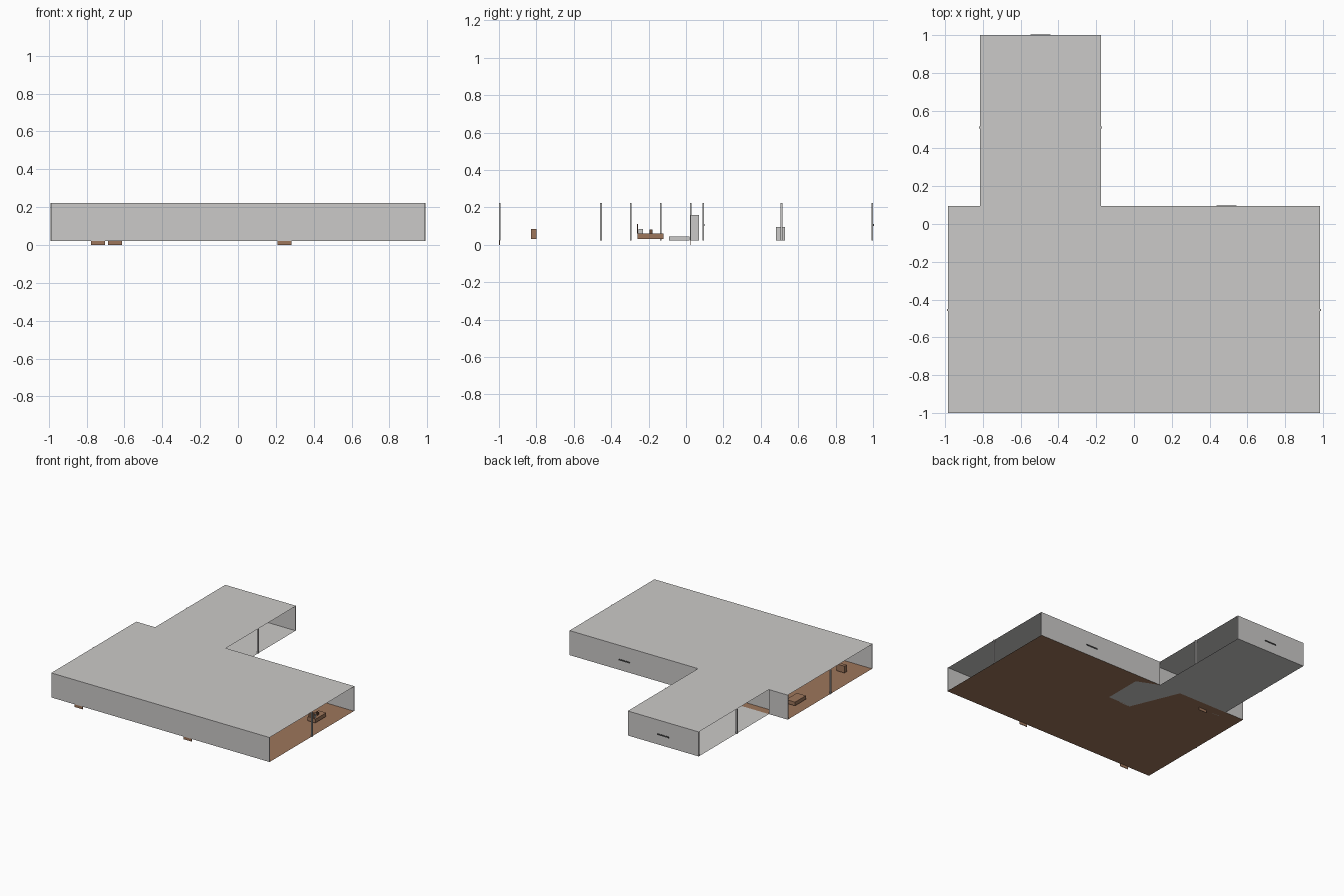
import bpy

if "Cube" in bpy.data.objects:
    bpy.data.objects.remove(bpy.data.objects["Cube"])


def material(name, color):
    m = bpy.data.materials.new(name)
    m.diffuse_color = (*color, 1)
    m.use_nodes = True
    m.node_tree.nodes["Principled BSDF"].inputs["Base Color"].default_value = m.diffuse_color
    return m


PLASTER = material("pale_grey_plaster", (0.60, 0.59, 0.58))
WOOD = material("brown_wood", (0.34, 0.18, 0.105))
DARK = material("dark_grey", (0.06, 0.06, 0.06))
DARK_WOOD = material("dark_wood", (0.16, 0.08, 0.045))


def add_mesh(name, verts, faces, mat):
    me = bpy.data.meshes.new(name)
    me.from_pydata(verts, [], faces)
    me.materials.append(mat)
    ob = bpy.data.objects.new(name, me)
    bpy.context.collection.objects.link(ob)
    return ob


def sheet(name, outline, z, mat):
    """Flat polygon at height z."""
    return add_mesh(name, [(x, y, z) for x, y in outline], [range(len(outline))], mat)


def box(name, x0, x1, y0, y1, z0, z1, mat):
    v = [(x, y, z) for z in (z0, z1) for x, y in ((x0, y0), (x1, y0), (x1, y1), (x0, y1))]
    f = [(3, 2, 1, 0), (4, 5, 6, 7)] + [(i, (i + 1) % 4, (i + 1) % 4 + 4, i + 4) for i in range(4)]
    return add_mesh(name, v, f, mat)


X, LX, RX = 0.985, -0.815, -0.175     # half width, wing left, wing right
F, B, W = -1.0, 0.095, 1.0            # front, main back, wing back
Z0, Z1, T = 0.022, 0.222, 0.008       # floor level, roof level, wall thickness


def wall_x(name, x0, x1, y):
    return box(name, x0, x1, y - T / 2, y + T / 2, Z0, Z1, PLASTER)


# Roof: one thin T-shaped sheet
sheet("roof", [(-X, F), (X, F), (X, B), (RX, B), (RX, W), (LX, W), (LX, B), (-X, B)], Z1, PLASTER)

# Timber floor with a notch, and the pale floor of the wing filling it
sheet("main_floor", [(-X, F), (X, F), (X, B), (RX, B), (0, 0.02), (0, -0.29),
                     (-0.21, -0.29), (-0.37, B), (LX, B), (-X, B)], Z0, WOOD)
sheet("wing_floor", [(LX, B), (-0.37, B), (-0.21, -0.29), (0, -0.29), (0, 0.02),
                     (RX, B), (RX, W), (LX, W)], Z0, PLASTER)

# Outer walls
wall_x("front_wall", -X, X, F + T / 2)
wall_x("back_wall_right", RX, X, B - T / 2)
wall_x("back_wall_left", -X, LX, B - T / 2)
wall_x("wing_back_wall", LX, RX, W - T / 2)

# Inner walls
wall_x("inner_wall_front", -0.21, 0, -0.295)
wall_x("inner_wall_back", LX, 0, 0.025)

# Slim posts in the middle of the open sides
for name, x, y in (("main_post_left", -X, -0.455), ("main_post_right", X, -0.455),
                   ("wing_post_left", LX, 0.51), ("wing_post_right", RX, 0.51),
                   ("inner_post", 0, -0.135)):
    box(name, x - 0.006, x + 0.006, y - 0.005, y + 0.005, Z0, Z1, PLASTER)

# Doors that reach just below the floor
for name, x, y in (("front_door_left", -0.74, -0.998), ("front_door_right", 0.245, -0.998),
                   ("inner_door", -0.65, 0.025)):
    box(name, x - 0.037, x + 0.037, y - 0.001, y + 0.003, 0, 0.16, WOOD)

# Dark slot bars on the back walls
for name, x, y in (("bar_main", 0.49, B), ("bar_wing", -0.495, W)):
    box(name, x - 0.052, x + 0.052, y - 0.002, y + 0.004, 0.1, 0.11, DARK)

# Furniture
box("cabinet", -0.87, -0.80, -0.83, -0.80, 0.03, 0.085, WOOD)
box("sofa_base", -0.90, -0.82, -0.26, -0.12, 0.03, 0.06, WOOD)
box("desk", 0.81, 0.88, -0.26, -0.12, 0.03, 0.06, WOOD)
box("desk_back", 0.82, 0.87, -0.263, -0.256, 0.06, 0.11, DARK_WOOD)
box("pillow", 0.825, 0.865, -0.255, -0.23, 0.06, 0.085, PLASTER)
box("desk_item", 0.84, 0.855, -0.195, -0.18, 0.06, 0.082, DARK_WOOD)
box("shower_tray", -0.13, -0.02, -0.09, 0.02, Z0 + 0.001, 0.045, PLASTER)
box("tall_cupboard", 0.10, 0.16, 0.025, 0.07, Z0 + 0.001, 0.16, PLASTER)
box("wing_stand", -0.53, -0.47, 0.48, 0.53, Z0 + 0.001, 0.095, PLASTER)
